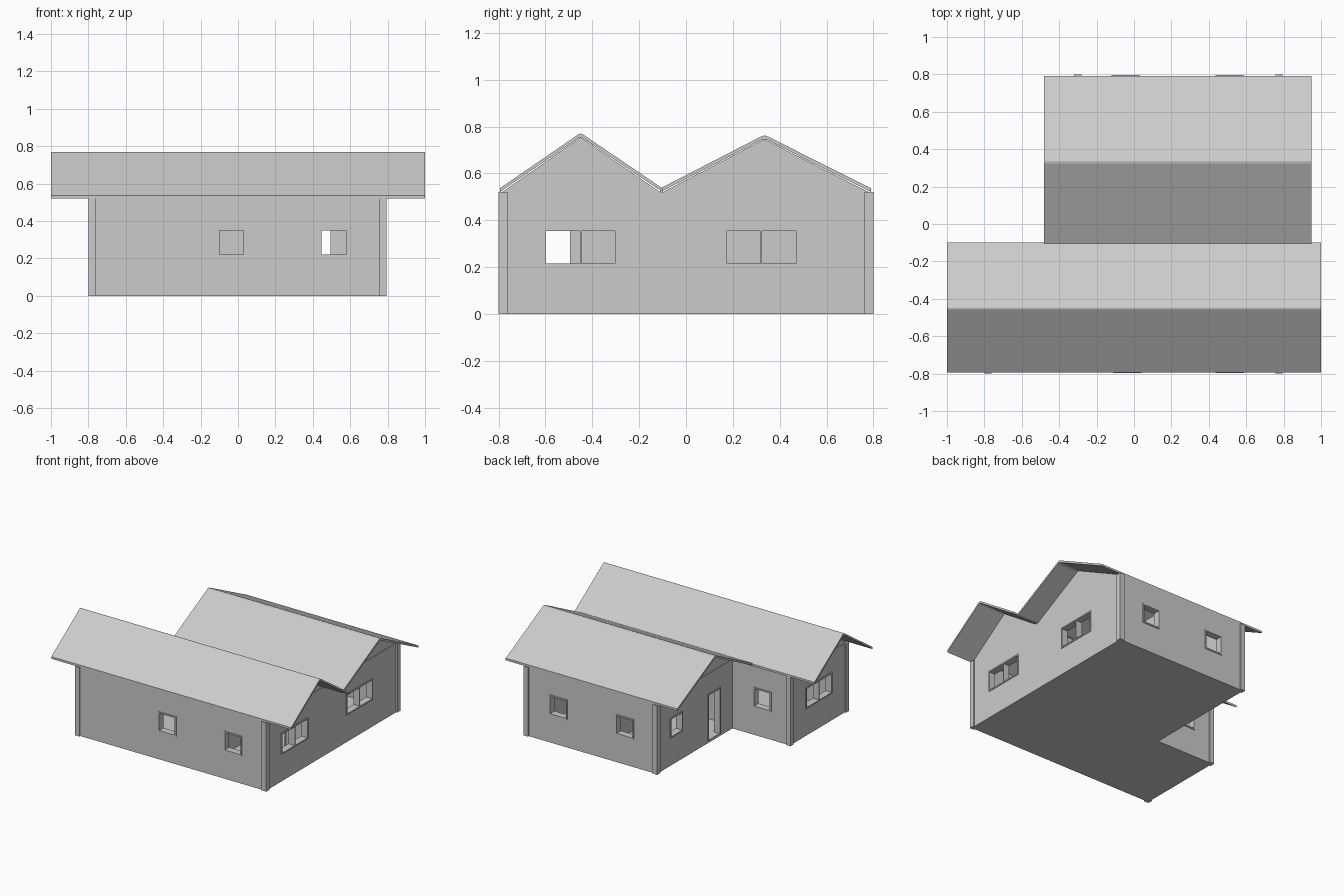
import bpy
import bmesh
from mathutils import Vector

cube = bpy.data.objects.get("Cube")
if cube:
    bpy.data.objects.remove(cube)

grey = bpy.data.materials.new("plaster grey")
grey.use_nodes = True
grey.diffuse_color = (0.6, 0.6, 0.6, 1)
grey.node_tree.nodes["Principled BSDF"].inputs["Base Color"].default_value = (0.6, 0.6, 0.6, 1)

WALL = 0.04      # wall thickness
EAVE = 0.52      # wall height
SILL, HEAD = 0.21, 0.36


def finish(name, bm):
    bmesh.ops.recalc_face_normals(bm, faces=bm.faces)
    mesh = bpy.data.meshes.new(name)
    bm.to_mesh(mesh)
    bm.free()
    mesh.materials.append(grey)
    obj = bpy.data.objects.new(name, mesh)
    bpy.context.collection.objects.link(obj)
    return obj


def extrude(name, points, offset):
    """Prism from one closed outline."""
    bm = bmesh.new()
    face = bm.faces.new([bm.verts.new(p) for p in points])
    out = bmesh.ops.extrude_face_region(bm, geom=[face], use_keep_orig=True)
    moved = [g for g in out["geom"] if isinstance(g, bmesh.types.BMVert)]
    bmesh.ops.translate(bm, verts=moved, vec=offset)
    return finish(name, bm)


def panel(name, axis, at, depth, u0, u1, z0, z1, holes=()):
    """Upright slab along x or y with rectangular holes (u0, u1, z0, z1)."""
    us = sorted({u0, u1, *(u for h in holes for u in h[:2])})
    zs = sorted({z0, z1, *(z for h in holes for z in h[2:])})
    bm = bmesh.new()
    place = (lambda u, z: (u, at, z)) if axis == "x" else (lambda u, z: (at, u, z))
    grid = {(u, z): bm.verts.new(place(u, z)) for u in us for z in zs}
    for a, b in zip(us, us[1:]):
        for c, d in zip(zs, zs[1:]):
            mu, mz = (a + b) / 2, (c + d) / 2
            if not any(h[0] < mu < h[1] and h[2] < mz < h[3] for h in holes):
                bm.faces.new([grid[a, c], grid[b, c], grid[b, d], grid[a, d]])
    bmesh.ops.delete(bm, geom=[v for v in bm.verts if not v.link_faces], context="VERTS")
    out = bmesh.ops.extrude_face_region(bm, geom=bm.faces[:], use_keep_orig=True)
    moved = [g for g in out["geom"] if isinstance(g, bmesh.types.BMVert)]
    bmesh.ops.translate(bm, verts=moved, vec=(0, depth, 0) if axis == "x" else (depth, 0, 0))
    bmesh.ops.dissolve_limit(bm, angle_limit=0.01, verts=bm.verts, edges=bm.edges)
    return finish(name, bm)


def frame(name, axis, at, inward, hole, mullion=False, door=False):
    """Thin surround that stands slightly proud of the wall on both sides."""
    u0, u1, z0, z1 = hole
    t = 0.01
    low = z0 if door else z0 + t
    mid = (u0 + u1) / 2
    if mullion:
        gaps = [(u0 + t, mid - 0.003, low, z1 - t), (mid + 0.003, u1 - t, low, z1 - t)]
    else:
        gaps = [(u0 + t, u1 - t, low, z1 - t)]
    panel(name, axis, at - inward * 0.006, inward * (WALL + 0.012), u0, u1, z0, z1, gaps)


def wall(name, axis, at, inward, lo, hi, openings):
    """Wall with framed openings given as (centre, width, kind)."""
    holes = []
    for i, (c, w, kind) in enumerate(openings):
        z0, z1 = (0.02, 0.37) if kind == "door" else (SILL, HEAD)
        if kind == "wide":
            z0, z1 = z0 - 0.005, z1 + 0.005
        hole = (c - w / 2, c + w / 2, z0, z1)
        holes.append(hole)
        frame(f"{name}_{kind}_frame_{i + 1}", axis, at, inward, hole, kind == "wide", kind == "door")
    panel(name, axis, at, inward * WALL, lo, hi, 0, EAVE, holes)


# Plan of the house: long front wing and shorter back wing
L, R, F, B = -0.79, 0.785, -0.79, 0.79
INX, INY = -0.31, -0.11

# Floor slab
extrude("floor", [(L, F, 0), (R, F, 0), (R, B, 0), (INX, B, 0), (INX, INY, 0), (L, INY, 0)],
        (0, 0, 0.02))

# Outer walls
wall("front_wall", "x", F, 1, L, R, [(-0.035, 0.15, "window"), (0.512, 0.15, "window")])
wall("back_wall", "x", B, -1, INX, R, [(-0.045, 0.15, "window"), (0.51, 0.15, "window")])
wall("right_wall", "y", R, -1, F, B, [(-0.45, 0.315, "wide"), (0.322, 0.315, "wide")])
wall("left_front_wall", "y", L, 1, F, INY, [(-0.45, 0.315, "wide")])
wall("left_back_wall", "y", INX, 1, INY, B, [(0.56, 0.15, "window"), (0.11, 0.15, "door")])
wall("inner_back_wall", "x", INY, -1, L, INX, [(-0.56, 0.15, "window")])

# Room dividers
wall("middle_divider", "x", INY, -1, INX, R - WALL, [(0.43, 0.15, "door")])
wall("front_divider", "y", 0.2, 1, F + WALL, INY - WALL, [(-0.56, 0.15, "door")])
wall("back_divider", "y", 0.2, 1, INY, B - WALL, [(0.1, 0.15, "door")])

# Corner posts
P = 0.038
for i, (x, y) in enumerate([(-0.8, -0.8), (0.795 - P, -0.8), (-0.8, -0.1 - P),
                            (-0.32, 0.8 - P), (0.795 - P, 0.8 - P)]):
    panel(f"corner_post_{i + 1}", "x", y, P, x, x + P, 0, EAVE)


# Roofs: bent slab with a slightly blunted ridge, and a gable at each end
def roof(name, x0, x1, y0, y1, ridge, top, blunt, gables):
    t = 0.016
    outer = [(y0, EAVE + t), (ridge - blunt, top - blunt * 0.3), (ridge, top),
             (ridge + blunt, top - blunt * 0.3), (y1, EAVE + t)]
    inner = [(y, z - t) for y, z in reversed(outer)]
    extrude(f"{name}_roof", [Vector((x0, y, z)) for y, z in outer + inner], (x1 - x0, 0, 0))
    for side, x, depth in gables:
        extrude(f"{name}_{side}_gable",
                [(x, y0 + 0.01, EAVE), (x, y1 - 0.01, EAVE), (x, ridge, top - t)], (depth, 0, 0))


roof("front", -1, 1, -0.795, -0.1, -0.45, 0.77, 0.008,
     [("left", L + 0.005, 0.03), ("right", R - 0.005, -0.03)])
roof("back", -0.48, 0.95, -0.11, 0.79, 0.335, 0.762, 0.015,
     [("left", INX + 0.005, 0.03), ("right", R - 0.005, -0.03)])
